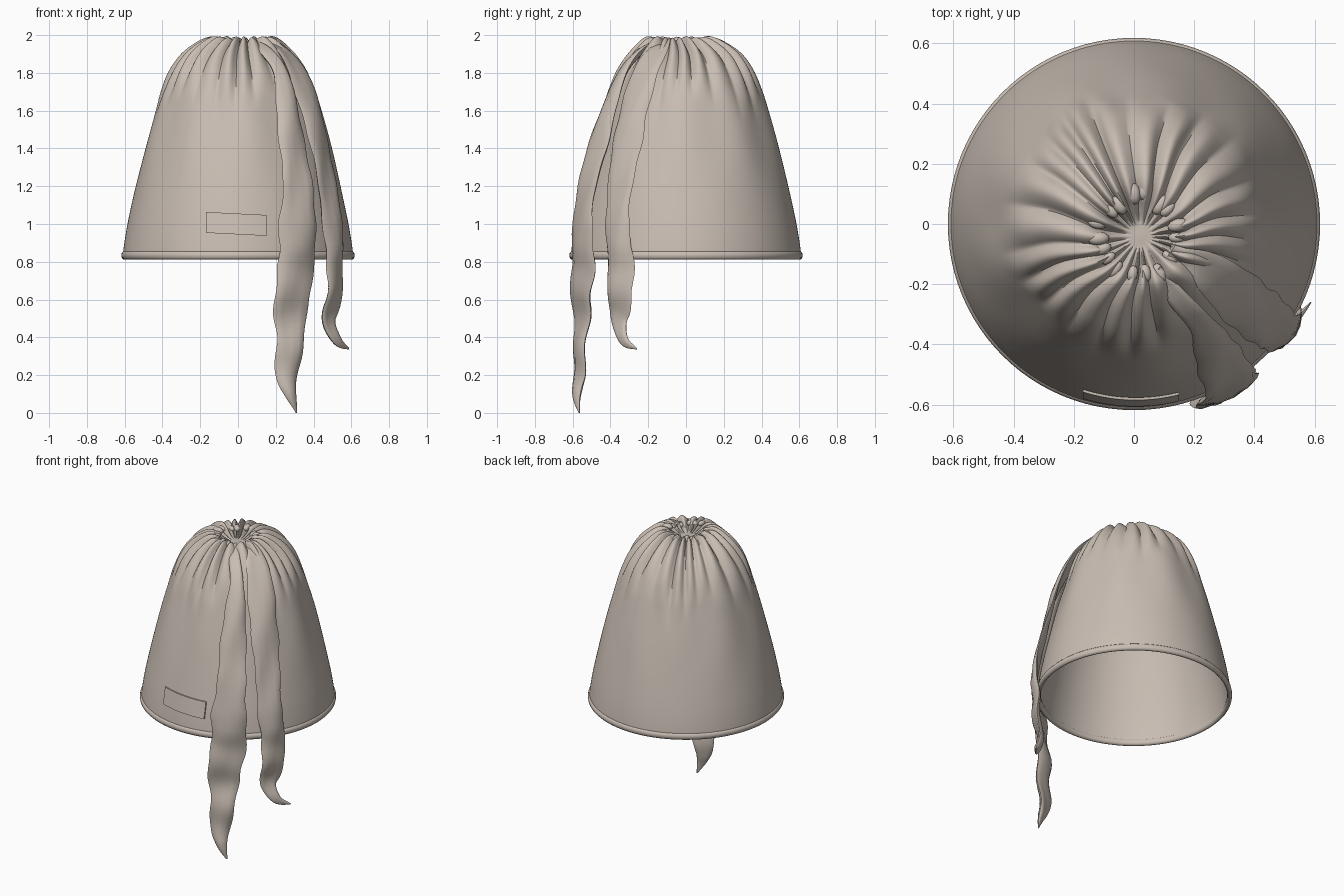
import bpy, bmesh, math, random
from mathutils import Vector, Matrix

if "Cube" in bpy.data.objects:
    bpy.data.objects.remove(bpy.data.objects["Cube"], do_unlink=True)
random.seed(4)

# One cloth colour for everything
COLOUR = (0.58, 0.51, 0.45, 1)
cloth = bpy.data.materials.new("beige_cloth")
cloth.use_nodes = True
cloth.diffuse_color = COLOUR
shader = cloth.node_tree.nodes["Principled BSDF"]
shader.inputs["Base Color"].default_value = COLOUR
shader.inputs["Roughness"].default_value = 0.9


def smoothstep(a, b, x):
    t = min(max((x - a) / (b - a), 0), 1)
    return t * t * (3 - 2 * t)


def spline(points, steps):
    """Smooth curve through points of any dimension."""
    p = [Vector(q) for q in points]
    p = [2 * p[0] - p[1]] + p + [2 * p[-1] - p[-2]]
    out = []
    for i in range(1, len(p) - 2):
        a, b, c, d = p[i - 1:i + 3]
        for k in range(steps):
            t = k / steps
            out.append(0.5 * (2 * b + (c - a) * t + (2 * a - 5 * b + 4 * c - d) * t ** 2
                              + (3 * b - a - 3 * c + d) * t ** 3))
    return out + [p[-2]]


def finish(name, bm, angle=40):
    bmesh.ops.recalc_face_normals(bm, faces=bm.faces)
    mesh = bpy.data.meshes.new(name)
    bm.to_mesh(mesh)
    bm.free()
    obj = bpy.data.objects.new(name, mesh)
    bpy.context.collection.objects.link(obj)
    mesh.materials.append(cloth)
    bpy.ops.object.select_all(action='DESELECT')
    obj.select_set(True)
    bpy.context.view_layer.objects.active = obj
    bpy.ops.object.shade_smooth_by_angle(angle=math.radians(angle))
    return obj


def loft(name, rings, loop=False, angle=40):
    """Skin closed rings, capping the ends unless the rings form a loop."""
    bm = bmesh.new()
    rows = [[bm.verts.new(co) for co in ring] for ring in rings]
    n = len(rows[0])
    for a, b in zip(rows, rows[1:] + (rows[:1] if loop else [])):
        for j in range(n):
            bm.faces.new((a[j], a[(j + 1) % n], b[(j + 1) % n], b[j]))
    if not loop:
        bm.faces.new(rows[0])
        bm.faces.new(rows[-1])
    return finish(name, bm, angle)


# Hat body: revolved profile with gathered pleats towards the crown
SEGMENTS = 240
outer = spline([(0.004, 1.93), (0.05, 1.93), (0.095, 1.945), (0.135, 1.97), (0.18, 1.975),
                (0.24, 1.94), (0.3, 1.885), (0.36, 1.8), (0.405, 1.7), (0.437, 1.6),
                (0.493, 1.4), (0.542, 1.2), (0.585, 1), (0.606, 0.87), (0.608, 0.83)], 5)


def radius_at(z):
    for a, b in zip(outer, outer[1:]):
        if b.y <= z <= a.y and a.x > 0.18:
            return a.x + (b.x - a.x) * (a.y - z) / (a.y - b.y)
    return outer[-1].x


def fold(theta):
    phase = 11 * theta + 0.7 * math.sin(3 * theta) + 0.5 * math.sin(5 * theta + 1)
    return abs(math.cos(phase)) - 0.6


def crown_shift(r):
    t = 1 - smoothstep(0.1, 0.32, r)
    return Vector((0.02 * t, -0.04 * t, 0))


rings = []
for i, p in enumerate(outer):
    run = outer[min(i + 1, len(outer) - 1)] - outer[max(i - 1, 0)]
    normal = Vector((-run.y, run.x)).normalized()
    ring = []
    for j in range(SEGMENTS):
        th = math.tau * j / SEGMENTS
        fade = smoothstep(1.56 + 0.08 * math.sin(5 * th + 1), 1.9, p.y)
        fade *= smoothstep(0.03, 0.11, p.x) * (0.85 + 0.25 * math.sin(7 * th))
        drape = smoothstep(1.1, 1.5, p.y) * (1 - smoothstep(1.6, 1.8, p.y))
        push = 0.04 * fade * fold(th) + 0.006 * drape * math.sin(9 * th + 2)
        q = p + normal * push
        ring.append(Vector((q.x * math.cos(th), q.x * math.sin(th), q.y)) + crown_shift(p.x))
    rings.append(ring)

# Smooth lining continues from the hem back up to the crown
for p in reversed(outer):
    fade = smoothstep(1.5, 1.85, p.y)
    r = max(p.x - 0.018 - 0.02 * fade, 0.003)
    ring = []
    for j in range(SEGMENTS):
        th = math.tau * j / SEGMENTS
        ring.append(Vector((r * math.cos(th), r * math.sin(th), p.y - 0.05 * fade))
                    + crown_shift(p.x))
    rings.append(ring)
loft("hat_body", rings, angle=60)

# Rolled hem around the opening
hem = []
for j in range(96):
    th = math.tau * j / 96
    ring = []
    for k in range(10):
        a = math.tau * k / 10
        r = 0.602 + 0.016 * math.cos(a)
        ring.append((r * math.cos(th), r * math.sin(th), 0.834 + 0.023 * math.sin(a)))
    hem.append(ring)
loft("rolled_hem", hem, loop=True, angle=60)

# Bunched cloth knots around the gathered opening
bm = bmesh.new()
for i in range(18):
    th = math.tau * (i + random.uniform(-0.3, 0.3)) / 18
    r = random.uniform(0.12, 0.15)
    place = Matrix.Translation(Vector((r * math.cos(th), r * math.sin(th),
                                       random.uniform(1.95, 1.972))) + crown_shift(r))
    size = random.uniform(0.018, 0.026)
    shape = Matrix.Diagonal((1.5, 0.9, 0.9, 1))
    bmesh.ops.create_icosphere(bm, subdivisions=2, radius=size,
                               matrix=place @ Matrix.Rotation(th, 4, 'Z') @ shape)
finish("gathered_knots", bm, 60)


# Hanging straps: centre line and width, swept with a flat oval section
def strap(name, rows, thickness):
    path = spline(rows, 6)
    rings = []
    for i, p in enumerate(path):
        centre, width = p.xyz, max(p.w, 0.008)
        along = (path[min(i + 1, len(path) - 1)] - path[max(i - 1, 0)]).xyz.normalized()
        radial = Vector((p.x, p.y, 0)).normalized()
        across = along.cross(radial).normalized()
        out = across.cross(along).normalized()
        hang = 1 - smoothstep(0.75, 0.95, p.z)
        centre = centre + out * 0.01 * hang * math.sin(p.z * 22)
        width *= 1 + 0.05 * math.sin(p.z * 27)
        depth = min(thickness, width * 0.5)
        ring = []
        for k in range(12):
            a = math.tau * k / 12
            crease = 0.008 * math.sin(2.5 * math.cos(a) + p.z * 9) * min(1, width * 8)
            ring.append(centre + across * math.cos(a) * width / 2
                        + out * (math.sin(a) * depth / 2 + crease))
        rings.append(ring)
    loft(name, rings, angle=50)


strap("long_front_strap", [
    (0.07, -0.15, 1.96, 0.05), (0.15, -0.25, 1.91, 0.07), (0.225, -0.335, 1.8, 0.09),
    (0.265, -0.415, 1.6, 0.14), (0.29, -0.47, 1.4, 0.17), (0.315, -0.52, 1.2, 0.18),
    (0.315, -0.55, 1, 0.22), (0.315, -0.55, 0.8, 0.22), (0.28, -0.55, 0.6, 0.21),
    (0.275, -0.555, 0.4, 0.16), (0.262, -0.573, 0.2, 0.13), (0.275, -0.57, 0.1, 0.07),
    (0.31, -0.565, 0, 0.008)], 0.04)

strap("short_side_strap", [
    (0.12, -0.09, 1.965, 0.06), (0.22, -0.14, 1.925, 0.11), (0.31, -0.21, 1.81, 0.17),
    (0.39, -0.28, 1.6, 0.18), (0.435, -0.315, 1.4, 0.18), (0.47, -0.345, 1.2, 0.16),
    (0.5, -0.365, 1, 0.16), (0.52, -0.35, 0.8, 0.16), (0.5, -0.345, 0.6, 0.15),
    (0.485, -0.355, 0.48, 0.1), (0.52, -0.32, 0.38, 0.06), (0.58, -0.255, 0.338, 0.008)], 0.035)

# Stitched blank patch on the front, following the curve of the cloth
columns = []
for i in range(17):
    x = -0.17 + 0.32 * i / 16
    ring = []
    for z, lift in ((0.945, 0.002), (1.055, 0.002), (1.055, 0.011), (0.945, 0.011)):
        z -= 0.05 * x
        r = radius_at(z) + lift
        ring.append((x, -math.sqrt(r * r - x * x), z))
    columns.append(ring)
loft("front_patch", columns, angle=30)
